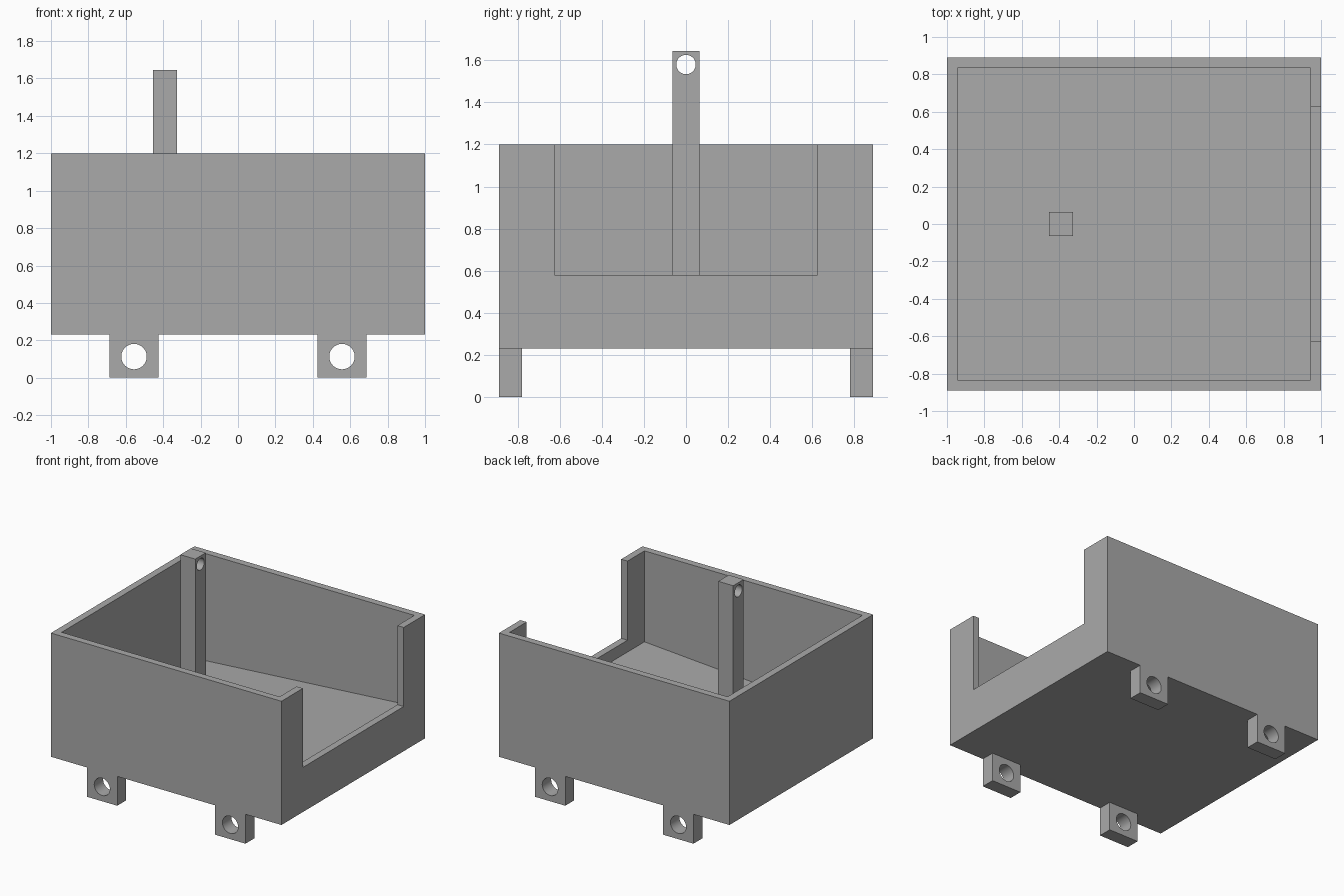
import bpy, bmesh, math
from mathutils import Matrix, Vector

if "Cube" in bpy.data.objects:
    bpy.data.objects.remove(bpy.data.objects["Cube"])

grey = bpy.data.materials.new("plain grey")
grey.use_nodes = True
colour = (0.4, 0.4, 0.4, 1)
grey.diffuse_color = colour
grey.node_tree.nodes["Principled BSDF"].inputs["Base Color"].default_value = colour


def make_object(name, bm):
    bmesh.ops.recalc_face_normals(bm, faces=bm.faces)
    mesh = bpy.data.meshes.new(name)
    bm.to_mesh(mesh)
    bm.free()
    mesh.materials.append(grey)
    obj = bpy.data.objects.new(name, mesh)
    bpy.context.collection.objects.link(obj)
    return obj


def prism(name, profile, y0, y1):
    """Extrude an (x, z) profile from y0 to y1."""
    bm = bmesh.new()
    face = bm.faces.new([bm.verts.new((x, y0, z)) for x, z in profile])
    ext = bmesh.ops.extrude_face_region(bm, geom=[face])
    verts = [g for g in ext["geom"] if isinstance(g, bmesh.types.BMVert)]
    bmesh.ops.translate(bm, verts=verts, vec=(0, y1 - y0, 0))
    return make_object(name, bm)


def box(name, x0, x1, y0, y1, z0, z1):
    return prism(name, [(x0, z0), (x1, z0), (x1, z1), (x0, z1)], y0, y1)


def rod(name, centre, radius, axis):
    bm = bmesh.new()
    turn = Vector((0, 0, 1)).rotation_difference(Vector(axis)).to_matrix().to_4x4()
    bmesh.ops.create_cone(bm, cap_ends=True, segments=48, radius1=radius,
                          radius2=radius, depth=0.5,
                          matrix=Matrix.Translation(centre) @ turn)
    return make_object(name, bm)


def cut(obj, cutter):
    """Subtract the cutter, then discard it."""
    cutter.hide_render = True
    mod = obj.modifiers.new("cut", 'BOOLEAN')
    mod.operation = 'DIFFERENCE'
    mod.solver = 'EXACT'
    mod.object = cutter
    bpy.context.view_layer.objects.active = obj
    bpy.ops.object.modifier_apply(modifier=mod.name)
    bpy.data.objects.remove(cutter)


def smooth(obj):
    bpy.ops.object.select_all(action='DESELECT')
    obj.select_set(True)
    bpy.context.view_layer.objects.active = obj
    bpy.ops.object.shade_smooth_by_angle(angle=math.radians(30))


W, D, WALL = 1.0, 0.89, 0.055
BASE, TOP = 0.23, 1.2
IN_X, IN_Y = W - WALL, D - WALL
FLOOR_LOW, FLOOR_HIGH = 0.355, 0.487

# Open tray with a floor that rises towards the notched wall
tray = box("tray", -W, W, -D, D, BASE, TOP)
cut(tray, prism("cavity_cutter", [(-IN_X, FLOOR_LOW), (IN_X, FLOOR_HIGH),
                                  (IN_X, 1.5), (-IN_X, 1.5)], -IN_Y, IN_Y))
cut(tray, box("notch_cutter", 0.8, 1.2, -0.625, 0.625, 0.58, 1.5))

# Upright post with a cross hole near its top
post = box("post", -0.455, -0.325, -0.065, 0.065, 0.3, 1.645)
cut(post, rod("post_hole_cutter", (-0.39, 0, 1.58), 0.046, (1, 0, 0)))
smooth(post)

# Four pierced feet, flush with the front and back walls
for side, sx in (("right", -1), ("left", 1)):
    for end, sy in (("front", -1), ("back", 1)):
        x, y = sx * 0.556, sy * (D - 0.055)
        foot = box(f"{end}_{side}_foot", x - 0.132, x + 0.132,
                   y - 0.055, y + 0.055, 0, BASE)
        cut(foot, rod("foot_hole_cutter", (x, y, 0.113), 0.068, (0, 1, 0)))
        smooth(foot)
